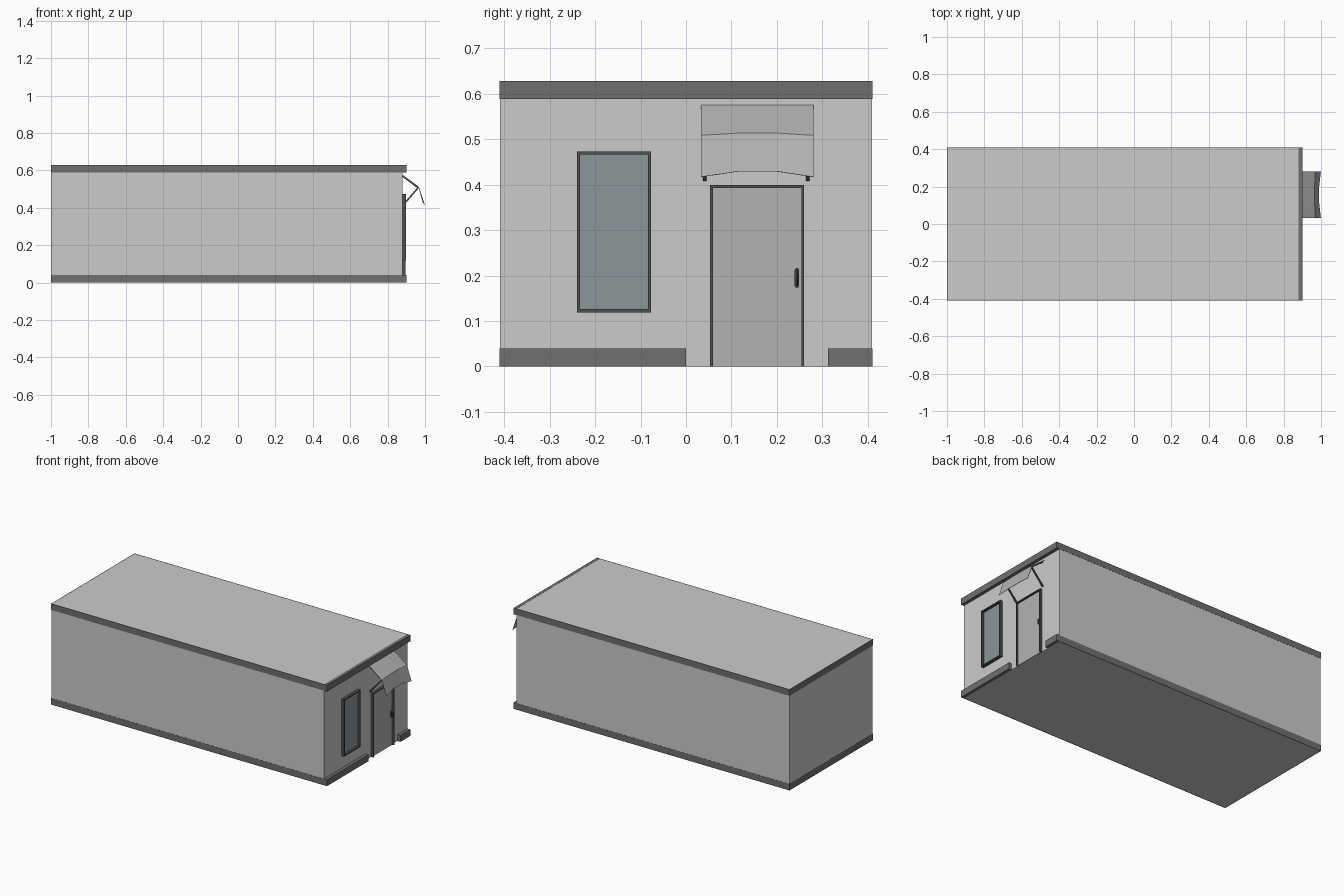
import bpy, bmesh, math
from mathutils import Vector

if "Cube" in bpy.data.objects:
    bpy.data.objects.remove(bpy.data.objects["Cube"])


def material(name, rgb):
    m = bpy.data.materials.new(name)
    m.diffuse_color = (*rgb, 1)
    m.use_nodes = True
    m.node_tree.nodes["Principled BSDF"].inputs["Base Color"].default_value = m.diffuse_color
    return m


DARK = material("dark_trim", (0.16, 0.16, 0.16))
FRAME = material("dark_frame", (0.08, 0.08, 0.08))
LIGHT = material("light_panel", (0.45, 0.45, 0.45))
GLASS = material("window_glass", (0.26, 0.31, 0.33))


def finish(name, bm, mat=None):
    bmesh.ops.recalc_face_normals(bm, faces=bm.faces)
    me = bpy.data.meshes.new(name)
    bm.to_mesh(me)
    bm.free()
    ob = bpy.data.objects.new(name, me)
    bpy.context.collection.objects.link(ob)
    if mat:
        me.materials.append(mat)
    return ob


def box(name, x, y, z, mat=None):
    bm = bmesh.new()
    bmesh.ops.create_cube(bm, size=1)
    for v in bm.verts:
        v.co = [(a + b) / 2 + c * (b - a) for (a, b), c in zip((x, y, z), v.co)]
    return finish(name, bm, mat)


def extrude_x(name, outline, x0, x1, mat):
    """Closed y-z outline extruded along x."""
    bm = bmesh.new()
    f = bm.faces.new([bm.verts.new((x0, y, z)) for y, z in outline])
    r = bmesh.ops.extrude_face_region(bm, geom=[f])
    verts = [g for g in r["geom"] if isinstance(g, bmesh.types.BMVert)]
    bmesh.ops.translate(bm, verts=verts, vec=(x1 - x0, 0, 0))
    return finish(name, bm, mat)


WALL, LIP, HALF, TOP = 0.88, 0.9, 0.41, 0.628

# Main block, with a hair-thin inset so the trim bands sit proud
box("building_body", (-0.999, WALL), (-HALF + 0.001, HALF - 0.001), (0.0005, TOP - 0.0005))

# Trim bands around the sides and back, thicker lips on the entrance end
for label, z in (("base", (0, 0.04)), ("roof", (0.589, TOP))):
    for side, s in (("front", -1), ("back", 1)):
        y = sorted((s * HALF, s * (HALF - 0.003)))
        box(f"{label}_trim_{side}", (-1, WALL), y, z, DARK)
    box(f"{label}_trim_end", (-1, -0.997), (-HALF, HALF), z, DARK)
box("roof_lip", (WALL, LIP), (-HALF, HALF), (0.589, TOP), DARK)
box("base_lip_left", (WALL, LIP), (-HALF, 0), (0, 0.04), DARK)
box("base_lip_right", (WALL, LIP), (0.312, HALF), (0, 0.04), DARK)


def frame(name, y0, y1, z0, z1, t, x1, open_bottom=False):
    if open_bottom:
        pts = [(y0, z0), (y0, z1), (y1, z1), (y1, z0),
               (y1 - t, z0), (y1 - t, z1 - t), (y0 + t, z1 - t), (y0 + t, z0)]
        extrude_x(name, pts, WALL - 0.005, x1, FRAME)
        return
    for side, y in (("left", (y0, y0 + t)), ("right", (y1 - t, y1))):
        box(f"{name}_{side}", (WALL - 0.005, x1), y, (z0, z1), FRAME)
    for side, z in (("sill", (z0, z0 + t)), ("head", (z1 - t, z1))):
        box(f"{name}_{side}", (WALL - 0.005, x1), (y0 + t, y1 - t), z, FRAME)


# Window and door
frame("window_frame", -0.24, -0.077, 0.119, 0.473, 0.007, 0.899)
box("window_pane", (WALL - 0.004, 0.884), (-0.233, -0.084), (0.126, 0.466), GLASS)
frame("door_frame", 0.053, 0.26, 0, 0.399, 0.006, 0.895, True)
box("door_panel", (WALL - 0.004, 0.884), (0.059, 0.254), (0, 0.393), LIGHT)

# Door handle: rounded plate and a bowed pull
plate = [(0.244 + 0.005 * math.cos(a), 0.195 + 0.016 * (1 if math.sin(a) >= 0 else -1) + 0.006 * math.sin(a))
         for a in [math.tau * (i + 0.5) / 16 for i in range(16)]]
extrude_x("handle_plate", plate, 0.883, 0.888, FRAME)
cu = bpy.data.curves.new("handle_pull", "CURVE")
cu.dimensions = "3D"
cu.bevel_depth, cu.bevel_resolution, cu.use_fill_caps = 0.0025, 1, True
sp = cu.splines.new("POLY")
path = [(0.886, 0.178), (0.894, 0.182), (0.897, 0.195), (0.894, 0.208), (0.886, 0.212)]
sp.points.add(len(path) - 1)
for p, (x, z) in zip(sp.points, path):
    p.co = (x, 0.244, z, 1)
pull = bpy.data.objects.new("handle_pull", cu)
bpy.context.collection.objects.link(pull)
cu.materials.append(FRAME)

# Folded awning: sides droop slightly below the flat middle
bm = bmesh.new()
mid = [(WALL, 0.575), (0.965, 0.513), (0.989, 0.429)]
edge = [(WALL, 0.574), (0.967, 0.508), (0.998, 0.417)]
cols = [[bm.verts.new((x, y, z)) for x, z in prof]
        for y, prof in ((0.033, edge), (0.115, mid), (0.2, mid), (0.28, edge))]
for a, b in zip(cols, cols[1:]):
    for i in range(2):
        bm.faces.new((a[i], b[i], b[i + 1], a[i + 1]))
awning = finish("awning", bm, LIGHT)
sol = awning.modifiers.new("thickness", "SOLIDIFY")
sol.thickness, sol.offset = 0.002, 0


def strut(name, y, a, b, w):
    """Square bar in the x-z plane from a to b."""
    d = Vector((b[0] - a[0], b[1] - a[1])).normalized()
    n = Vector((-d.y, d.x)) * w / 2
    bm = bmesh.new()
    q = [Vector(a) + n, Vector(b) + n, Vector(b) - n, Vector(a) - n]
    l, r = [[bm.verts.new((p.x, y + s * w / 2, p.y)) for p in q] for s in (-1, 1)]
    bm.faces.new(l)
    bm.faces.new(r)
    for i in range(4):
        j = (i + 1) % 4
        bm.faces.new((l[i], l[j], r[j], r[i]))
    finish(name, bm, FRAME)


# Awning brackets: diagonal brace plus rafter under the canopy on each side
for side, y in (("left", 0.041), ("right", 0.268)):
    strut(f"awning_brace_{side}", y, (WALL, 0.411), (0.962, 0.506), 0.008)
    strut(f"awning_rafter_{side}", y, (WALL, 0.568), (0.963, 0.506), 0.006)
